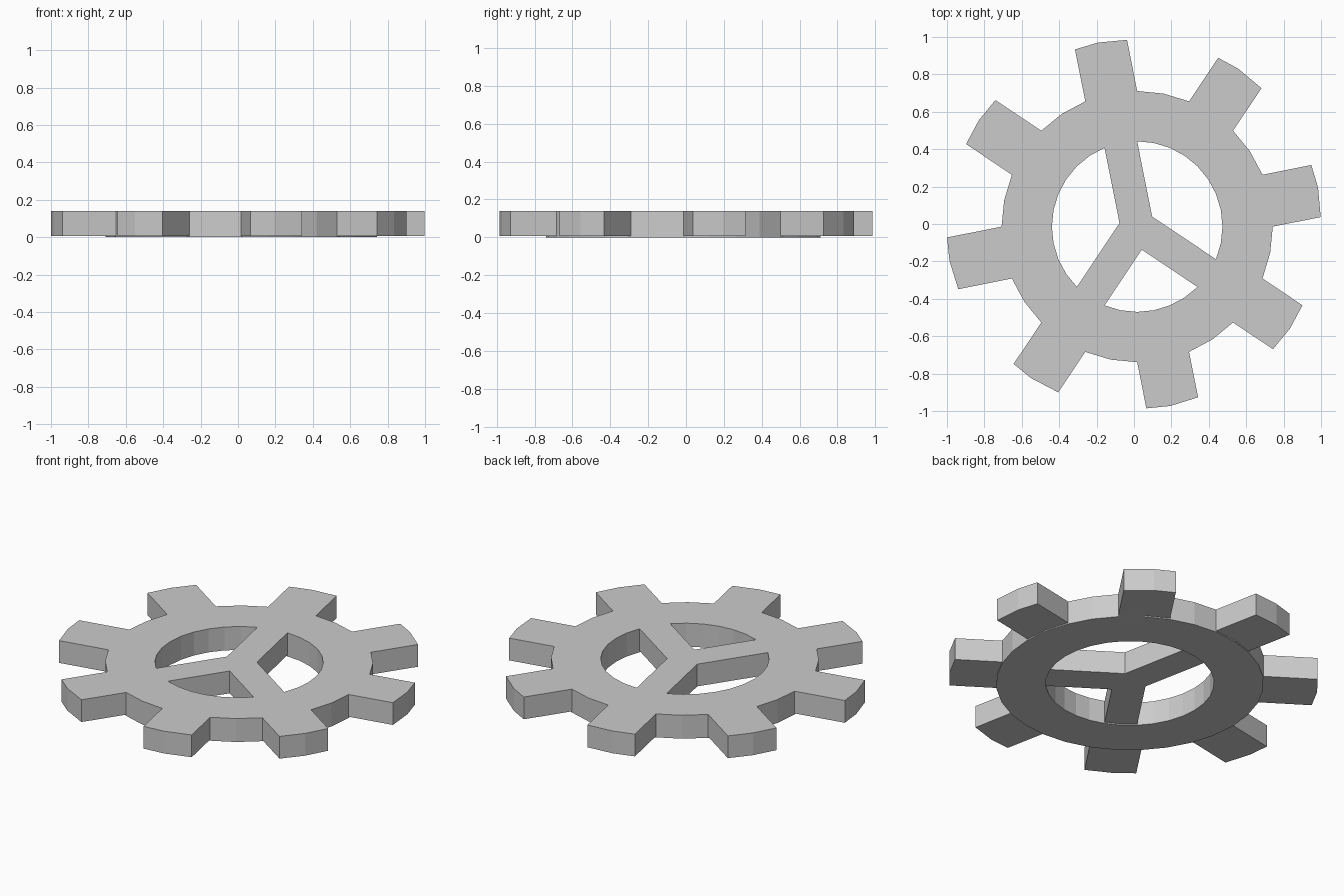
import bpy
from math import sin, cos, radians, sqrt

if "Cube" in bpy.data.objects:
    bpy.data.objects.remove(bpy.data.objects["Cube"])

CX, CY = 0.017, -0.014        # wheel centre (tooth tips follow a circle about the origin)
ROOT, HOLE = 0.725, 0.456     # rim radii
TOP, BASE = 0.14, 0.007       # teeth and spokes sit slightly above the rim's underside
STEP = 11.25                  # 32-sided circles
SPOKES = [-33.75, 101.25, 236.25]
TIPS = [1.003, 1.0, 0.989, 0.998, 1.006, 0.991, 0.992, 1.004]


def polar(r, deg):
    return (CX + r * cos(radians(deg)), CY + r * sin(radians(deg)))


def circle(r):
    return [polar(r, i * STEP) for i in range(32)]


def plate(name, loops, z0, z1):
    """Extrude flat outlines (inner loops become holes) into a mesh plate."""
    curve = bpy.data.curves.new(name, 'CURVE')
    curve.dimensions = '2D'
    curve.fill_mode = 'BOTH'
    curve.extrude = (z1 - z0) / 2
    for loop in loops:
        sp = curve.splines.new('POLY')
        sp.points.add(len(loop) - 1)
        for p, (x, y) in zip(sp.points, loop):
            p.co = (x, y, 0, 1)
        sp.use_cyclic_u = True
        sp.use_smooth = False
    ob = bpy.data.objects.new(name, curve)
    bpy.context.collection.objects.link(ob)
    ob.location.z = (z0 + z1) / 2
    bpy.ops.object.select_all(action='DESELECT')
    ob.select_set(True)
    bpy.context.view_layer.objects.active = ob
    bpy.ops.object.convert(target='MESH')
    return bpy.context.object


# Toothed outline: parallel-sided teeth with a two-facet rounded tip
half = ROOT * sin(radians(STEP))
outline = []
for k, tip in enumerate(TIPS):
    a = STEP + 45 * k
    dx, dy = cos(radians(a)), sin(radians(a))

    def tip_corner(v):
        side = -CX * dy + CY * dx + v
        along = sqrt((tip * 0.996) ** 2 - side ** 2)
        return (along * dx - side * dy, along * dy + side * dx)

    outline += [polar(ROOT, a - STEP), tip_corner(-half), (tip * dx, tip * dy),
                tip_corner(half), polar(ROOT, a + STEP), polar(ROOT, a + 2 * STEP)]

# Three openings between the spokes
openings = []
spoke_half = HOLE * sin(radians(STEP))
for i, start in enumerate(SPOKES):
    end = SPOKES[i + 1] if i < 2 else SPOKES[0] + 360
    n = round((end - start) / STEP)
    arc = [polar(HOLE, start + j * STEP) for j in range(1, n)]
    inner = polar(spoke_half / sin(radians((end - start) / 2)), (start + end) / 2)
    openings.append(arc + [inner])

plate("gear_wheel", [outline] + openings, BASE, TOP)

# Thin raised rim on the underside
plate("rim_underside", [circle(ROOT), circle(HOLE)], 0, BASE)
